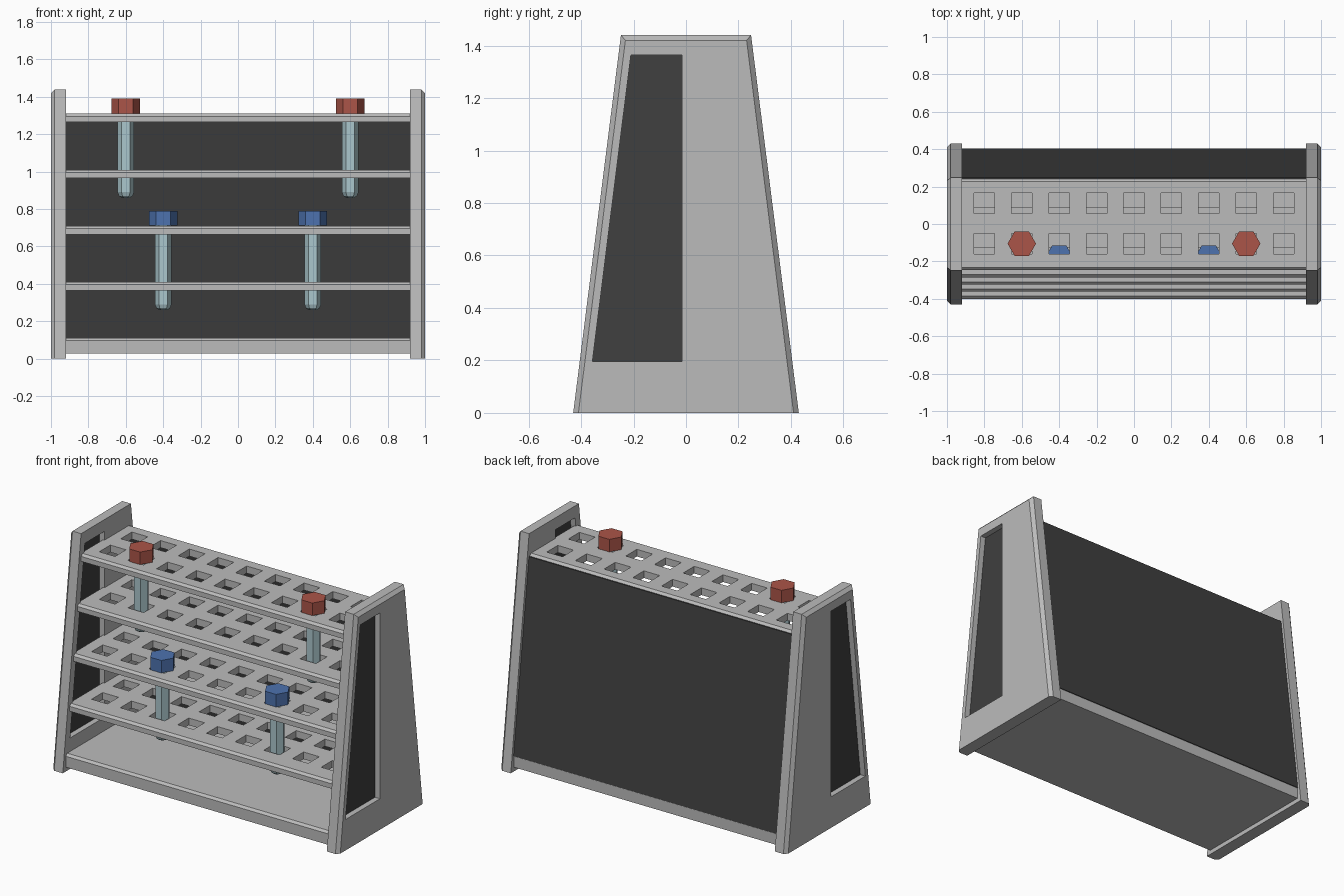
import bpy, bmesh, math

if "Cube" in bpy.data.objects:
    bpy.data.objects.remove(bpy.data.objects["Cube"])


def material(name, rgb):
    m = bpy.data.materials.new(name)
    m.diffuse_color = (*rgb, 1)
    m.use_nodes = True
    m.node_tree.nodes["Principled BSDF"].inputs["Base Color"].default_value = m.diffuse_color
    return m


GREY = material("light_grey", (0.50, 0.50, 0.50))
DARK = material("charcoal", (0.05, 0.05, 0.05))
RED = material("cap_red", (0.41, 0.09, 0.065))
BLUE = material("cap_blue", (0.075, 0.17, 0.43))
GLASS = material("pale_glass", (0.41, 0.57, 0.61))


def loft(name, rings, mat):
    """Closed solid through a list of equal-length point rings."""
    bm = bmesh.new()
    vr = [[bm.verts.new(p) for p in r] for r in rings]
    n = len(rings[0])
    for a, b in zip(vr, vr[1:]):
        for i in range(n):
            j = (i + 1) % n
            bm.faces.new((a[i], a[j], b[j], b[i]))
    bm.faces.new(vr[0][::-1])
    bm.faces.new(vr[-1])
    bmesh.ops.recalc_face_normals(bm, faces=bm.faces[:])
    me = bpy.data.meshes.new(name)
    bm.to_mesh(me)
    bm.free()
    me.materials.append(mat)
    ob = bpy.data.objects.new(name, me)
    bpy.context.collection.objects.link(ob)
    return ob


def extrude_x(name, profile, x0, x1, mat):
    return loft(name, [[(x, y, z) for y, z in profile] for x in (x0, x1)], mat)


def cut(ob, cutter):
    mod = ob.modifiers.new("cut", 'BOOLEAN')
    mod.operation = 'DIFFERENCE'
    mod.solver = 'EXACT'
    mod.object = cutter
    cutter.hide_render = True
    bpy.context.view_layer.objects.active = ob
    bpy.ops.object.modifier_apply(modifier=mod.name)
    bpy.data.objects.remove(cutter)


def hole_grid(rows, z0, z1):
    """Cutter made of square pegs, nine per row."""
    bm = bmesh.new()
    for y in rows:
        for i in range(9):
            r = bmesh.ops.create_cube(bm, size=1)
            for v in r["verts"]:
                v.co.x = v.co.x * 0.11 + (i - 4) * 0.2
                v.co.y = v.co.y * 0.11 + y
                v.co.z = z0 if v.co.z < 0 else z1
    me = bpy.data.meshes.new("hole_cutter")
    bm.to_mesh(me)
    bm.free()
    me.materials.append(GREY)
    ob = bpy.data.objects.new("hole_cutter", me)
    bpy.context.collection.objects.link(ob)
    return ob


# Tapered side panels with outer chamfer, window opening and dark pane
outer = [(-0.43, 0), (0.43, 0), (0.248, 1.44), (-0.248, 1.44)]
inset = [(-0.41, 0), (0.41, 0), (0.231, 1.42), (-0.231, 1.42)]
window = [(-0.357, 0.195), (-0.015, 0.195), (-0.015, 1.365), (-0.21, 1.365)]
for side, s in (("left", -1), ("right", 1)):
    rings = [[(s * x, y, z) for y, z in p]
             for x, p in ((0.92, outer), (0.98, outer), (1.0, inset))]
    panel = loft(side + "_side_panel", rings, GREY)
    cut(panel, extrude_x("window_cutter", window, s * 0.85, s * 1.1, GREY))
    extrude_x(side + "_window_pane", window, s * 0.955, s * 0.965, DARK)


# Shelves and base share a profile with chamfered top edges
def edge(z):
    return 0.40 - 0.128 * (z - 0.11)


def shelf_profile(top, bottom, back_inset):
    c = 0.014
    f, b = edge(top), edge(top) - back_inset
    return [(-f, bottom), (b, bottom), (b, top - c), (b - c, top),
            (-f + c, top), (-f, top - c)]


extrude_x("base", shelf_profile(0.11, 0.027, 0), -0.93, 0.93, GREY)
UPPER, LOWER = (-0.105, 0.11), (-0.181, 0.032)
for i, (top, rows) in enumerate(((0.41, LOWER), (0.71, LOWER),
                                 (1.01, UPPER), (1.31, UPPER))):
    shelf = extrude_x("shelf_%d" % (i + 1),
                      shelf_profile(top, top - 0.045, 0.005), -0.93, 0.93, GREY)
    cut(shelf, hole_grid(rows, top - 0.1, top + 0.1))

# Sloping dark back panel
back = [(edge(0.098) + 0.001, 0.098), (edge(1.296) + 0.001, 1.296),
        (edge(1.296) - 0.018, 1.296), (edge(0.098) - 0.018, 0.098)]
extrude_x("back_panel", back, -0.925, 0.925, DARK)


# Six-sided tubes with tapered tips and coloured caps
def hexagon(x, y, z, r):
    return [(x + r * math.cos(k * math.pi / 3),
             y + r * math.sin(k * math.pi / 3), z) for k in range(6)]


for colour, mat, ax, y, z in (("red", RED, 0.6, UPPER[0], 1.31),
                              ("blue", BLUE, 0.4, LOWER[0], 0.71)):
    for side, s in (("left", -1), ("right", 1)):
        x = s * ax
        loft("%s_%s_tube" % (side, colour),
             [hexagon(x, y, z + dz, r) for dz, r in
              ((-0.45, 0.022), (-0.44, 0.036), (-0.42, 0.045), (0.01, 0.045))],
             GLASS)
        loft("%s_%s_cap" % (side, colour),
             [hexagon(x, y, z + dz, 0.076) for dz in (0.001, 0.08)], mat)
